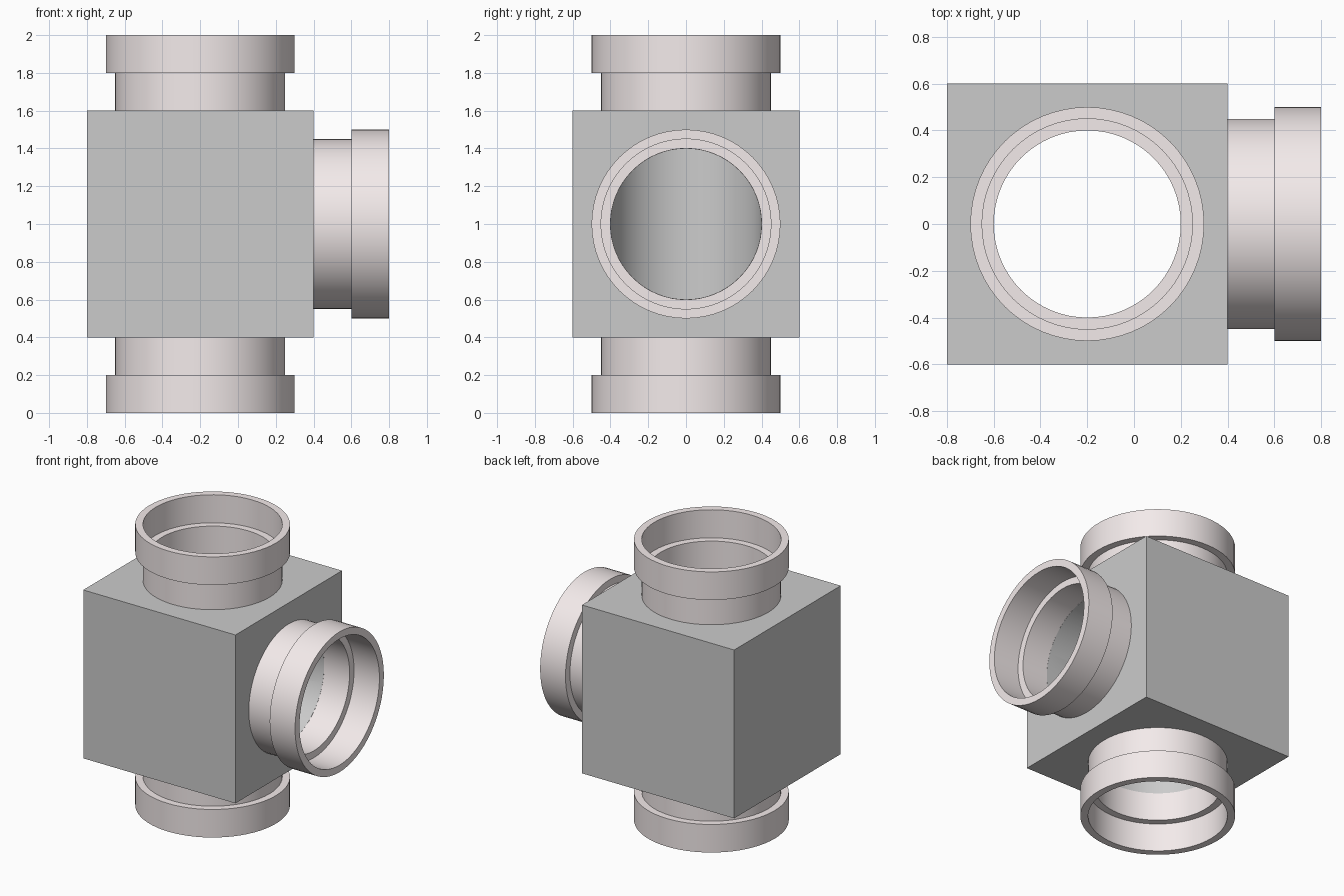
import bpy, bmesh, math
from mathutils import Matrix

if "Cube" in bpy.data.objects:
    bpy.data.objects.remove(bpy.data.objects["Cube"])

SEG = 64
CX = -0.2   # axis of the vertical run
rim_mat = bpy.data.materials.new("warm_grey")
rim_mat.diffuse_color = (0.9, 0.83, 0.83, 1)
rim_mat.use_nodes = True
rim_mat.node_tree.nodes["Principled BSDF"].inputs["Base Color"].default_value = rim_mat.diffuse_color


def smooth(ob):
    bpy.ops.object.select_all(action='DESELECT')
    bpy.context.view_layer.objects.active = ob
    ob.select_set(True)
    bpy.ops.object.shade_smooth_by_angle(angle=math.radians(30))


def collar(name, matrix):
    """Lathe a stepped tube socket; local z points out of the body."""
    profile = [(0.4, 0), (0.45, 0), (0.45, 0.2), (0.5, 0.2),
               (0.5, 0.4), (0.45, 0.4), (0.45, 0.2), (0.4, 0.2)]
    bm = bmesh.new()
    rings = []
    for i in range(SEG):
        a = 2 * math.pi * i / SEG
        rings.append([bm.verts.new((r * math.cos(a), r * math.sin(a), z)) for r, z in profile])
    n = len(profile)
    for i in range(SEG):
        p, q = rings[i], rings[(i + 1) % SEG]
        for j in range(n):
            k = (j + 1) % n
            bm.faces.new((p[j], q[j], q[k], p[k]))
    bm.transform(matrix)
    bmesh.ops.recalc_face_normals(bm, faces=bm.faces)
    me = bpy.data.meshes.new(name)
    bm.to_mesh(me)
    bm.free()
    me.materials.append(rim_mat)
    ob = bpy.data.objects.new(name, me)
    bpy.context.collection.objects.link(ob)
    smooth(ob)


def bore(body, radius, depth, location, rotation=(0, 0, 0)):
    """Drill a round hole through the body."""
    bpy.ops.mesh.primitive_cylinder_add(vertices=SEG, radius=radius, depth=depth,
                                        location=location, rotation=rotation)
    cutter = bpy.context.object
    cutter.hide_render = True
    mod = body.modifiers.new("bore", 'BOOLEAN')
    mod.operation = 'DIFFERENCE'
    mod.solver = 'EXACT'
    mod.object = cutter
    bpy.context.view_layer.objects.active = body
    bpy.ops.object.modifier_apply(modifier=mod.name)
    bpy.data.objects.remove(cutter)


# Cube body with a vertical bore and a side bore meeting it
bpy.ops.mesh.primitive_cube_add(size=1.2, location=(CX, 0, 1))
body = bpy.context.object
body.name = "junction_body"
bore(body, 0.4, 1.6, (CX, 0, 1))
bore(body, 0.399, 0.8, (CX + 0.4, 0, 1), (0, math.pi / 2, 0))
smooth(body)

# Three identical pipe sockets
collar("top_collar", Matrix.Translation((CX, 0, 1.6)))
collar("bottom_collar", Matrix.Translation((CX, 0, 0.4)) @ Matrix.Rotation(math.pi, 4, 'X'))
collar("side_collar", Matrix.Translation((0.4, 0, 1)) @ Matrix.Rotation(math.pi / 2, 4, 'Y'))
